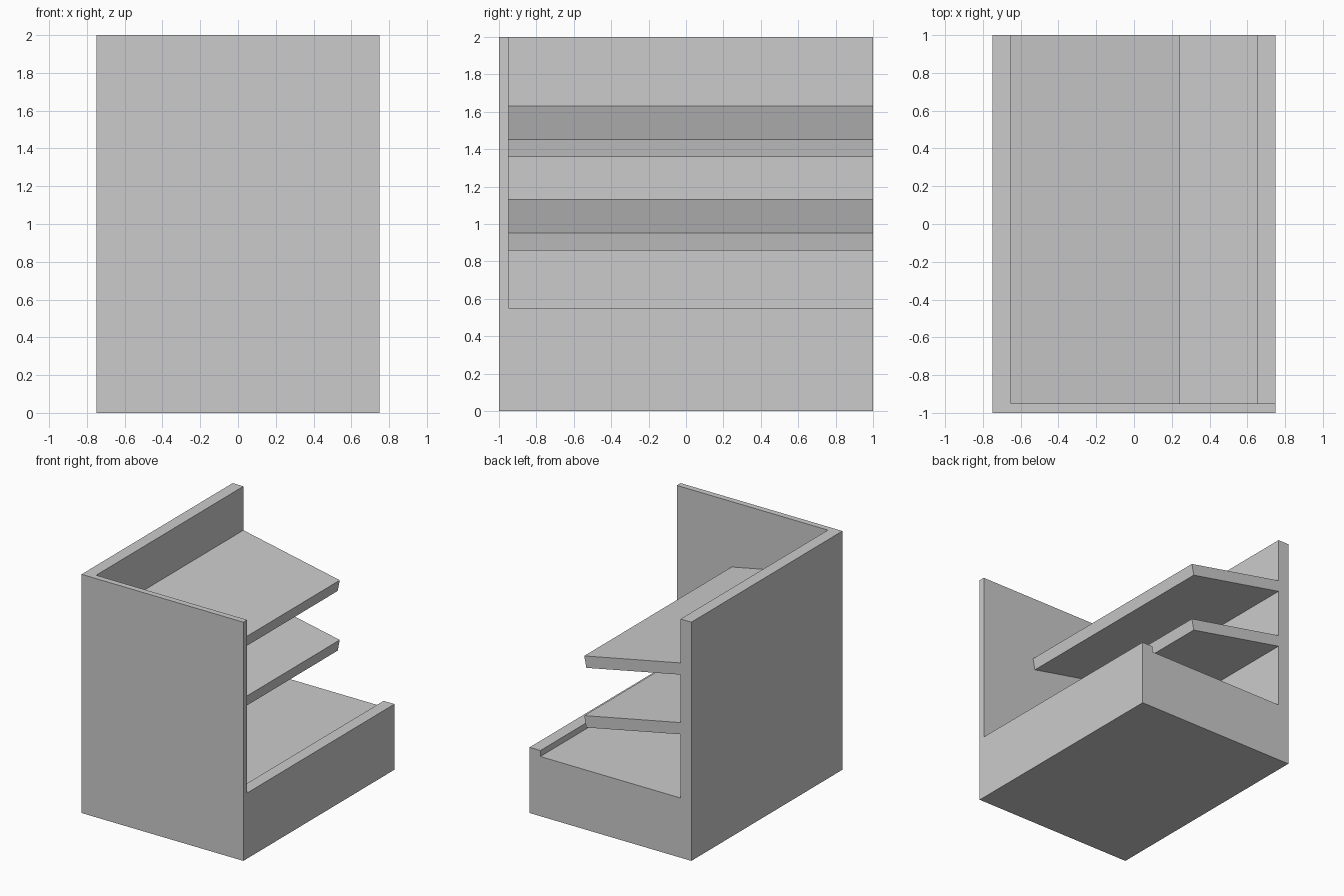
import bpy
import bmesh

cube = bpy.data.objects.get("Cube")
if cube:
    bpy.data.objects.remove(cube, do_unlink=True)

grey = bpy.data.materials.new("plain grey")
grey.use_nodes = True
colour = (0.6, 0.6, 0.6, 1)
grey.diffuse_color = colour
grey.node_tree.nodes["Principled BSDF"].inputs["Base Color"].default_value = colour

FRONT, INNER, BACK = -1.0, -0.95, 1.0


def extrude_profile(name, profile, y0, y1):
    """Extrude an (x, z) outline along y."""
    bm = bmesh.new()
    face = bm.faces.new([bm.verts.new((x, y0, z)) for x, z in profile])
    grown = bmesh.ops.extrude_face_region(bm, geom=[face])
    moved = [v for v in grown["geom"] if isinstance(v, bmesh.types.BMVert)]
    bmesh.ops.translate(bm, verts=moved, vec=(0, y1 - y0, 0))
    bmesh.ops.recalc_face_normals(bm, faces=bm.faces)
    mesh = bpy.data.meshes.new(name)
    bm.to_mesh(mesh)
    bm.free()
    mesh.materials.append(grey)
    obj = bpy.data.objects.new(name, mesh)
    bpy.context.collection.objects.link(obj)
    return obj


# Full-height end panel
extrude_profile("front_panel", [(-0.75, 0), (0.75, 0), (0.75, 2), (-0.75, 2)], FRONT, INNER)

# Tall wall, base and raised lip share one outline
extrude_profile("wall_and_base", [
    (-0.75, 0), (0.75, 0), (0.75, 0.55), (0.65, 0.55),
    (0.65, 0.5), (-0.65, 0.5), (-0.65, 2), (-0.75, 2)], INNER, BACK)

# Sloping shelves, with ends square to the slope
for name, z in (("lower_shelf", 1.132), ("upper_shelf", 1.632)):
    extrude_profile(name, [
        (-0.65, z), (-0.65, z - 0.098),
        (0.224, z - 0.275), (0.243, z - 0.18)], INNER, BACK)
